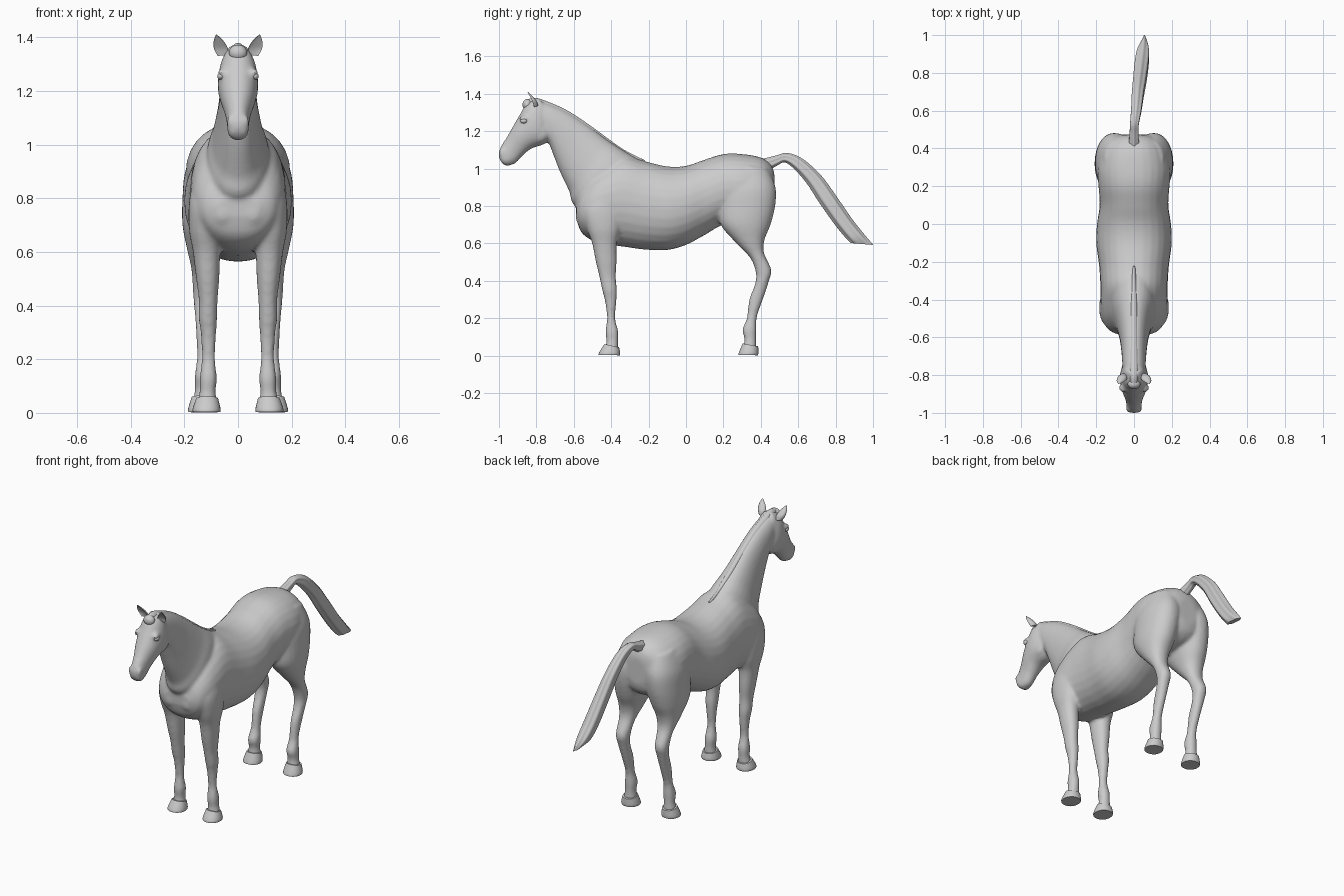
import bpy, bmesh, math
from mathutils import Vector, Matrix


def catmull(p, q, r, s, t):
    return [0.5 * (2*b + (c-a)*t + (2*a-5*b+4*c-d)*t*t + (3*b-a-3*c+d)*t**3)
            for a, b, c, d in zip(p, q, r, s)]


def loft(bm, rings, side=1, sub=5, n=28, power=2.15, scoop=False, ripple=0.0):
    """Each ring: (y, z) of one outline side, (y, z) of the other, x centre, half width."""
    dense = []
    for i in range(len(rings) - 1):
        p, q = rings[max(i-1, 0)], rings[i]
        r, s = rings[i+1], rings[min(i+2, len(rings)-1)]
        dense += [catmull(p, q, r, s, k / sub) for k in range(sub)]
    dense.append(rings[-1])
    loops = []
    for ya, za, yb, zb, x, w in dense:
        loop = []
        for k in range(n):
            a = 2 * math.pi * k / n
            c, s = math.cos(a), math.sin(a)
            c = math.copysign(abs(c) ** (2 / power), c)
            s = math.copysign(abs(s) ** (2 / power), s)
            if scoop and c > 0:
                c *= -0.3
            g = 1 + ripple * math.cos(6 * a)
            loop.append(bm.verts.new((side * (x + w * s * g),
                                      (ya+yb)/2 + (ya-yb)/2 * c * g,
                                      (za+zb)/2 + (za-zb)/2 * c * g)))
        loops.append(loop)
    faces = [bm.faces.new(loops[0]), bm.faces.new(loops[-1][::-1])]
    for u, v in zip(loops, loops[1:]):
        for k in range(n):
            j = (k + 1) % n
            faces.append(bm.faces.new((u[k], v[k], v[j], u[j])))
    bmesh.ops.recalc_face_normals(bm, faces=faces)


def ball(bm, loc, size):
    m = Matrix.Translation(loc) @ Matrix.Diagonal(Vector(size).to_4d())
    bmesh.ops.create_uvsphere(bm, u_segments=20, v_segments=12, radius=1, matrix=m)


def finish(bm, name, angle=None):
    me = bpy.data.meshes.new(name)
    bm.to_mesh(me)
    bm.free()
    ob = bpy.data.objects.new(name, me)
    bpy.context.collection.objects.link(ob)
    for p in me.polygons:
        p.use_smooth = True
    if angle:
        bpy.ops.object.select_all(action='DESELECT')
        ob.select_set(True)
        bpy.context.view_layer.objects.active = ob
        bpy.ops.object.shade_smooth_by_angle(angle=math.radians(angle))
    return ob


torso = [(-.588, .80, -.585, .73, 0, .08), (-.56, .89, -.56, .66, 0, .135),
         (-.50, .97, -.50, .615, 0, .168), (-.42, 1.03, -.42, .595, 0, .178),
         (-.33, 1.07, -.33, .582, 0, .178), (-.22, 1.04, -.22, .567, 0, .185),
         (-.10, 1.012, -.10, .565, 0, .2), (0, 1.015, 0, .592, 0, .196),
         (.10, 1.048, .10, .645, 0, .182), (.20, 1.078, .20, .70, 0, .188),
         (.30, 1.078, .30, .70, 0, .195), (.40, 1.06, .40, .72, 0, .17),
         (.455, 1.02, .455, .76, 0, .12), (.473, .97, .473, .81, 0, .06)]
neck = [(-.22, 1.03, -.36, .70, 0, .10), (-.33, 1.095, -.583, .79, 0, .118),
        (-.42, 1.155, -.625, .88, 0, .095), (-.53, 1.237, -.675, .985, 0, .076),
        (-.64, 1.308, -.71, 1.075, 0, .067), (-.73, 1.348, -.742, 1.15, 0, .062),
        (-.80, 1.37, -.80, 1.20, 0, .055)]
head = [(-.785, 1.378, -.735, 1.25, 0, .05), (-.85, 1.352, -.728, 1.18, 0, .07),
        (-.885, 1.295, -.755, 1.133, 0, .075), (-.92, 1.235, -.825, 1.108, 0, .065),
        (-.957, 1.17, -.875, 1.068, 0, .048), (-.985, 1.127, -.91, 1.03, 0, .041),
        (-1.0, 1.088, -.95, 1.016, 0, .039), (-.998, 1.05, -.975, 1.02, 0, .026)]
hind_leg = [(.22, 1.02, .44, 1.0, .085, .07), (.175, .90, .479, .90, .10, .097),
            (.17, .80, .477, .80, .108, .099), (.185, .70, .452, .70, .117, .09),
            (.27, .60, .42, .62, .125, .065), (.345, .52, .417, .55, .128, .046),
            (.374, .44, .456, .46, .13, .038), (.368, .38, .444, .40, .13, .033),
            (.338, .30, .415, .31, .128, .028), (.325, .20, .38, .21, .127, .026),
            (.302, .14, .377, .14, .128, .033), (.312, .09, .375, .085, .13, .031),
            (.306, .035, .378, .03, .132, .038)]
front_leg = [(-.50, .88, -.38, .88, .105, .06), (-.55, .78, -.34, .78, .115, .068),
             (-.53, .68, -.35, .68, .122, .06), (-.502, .60, -.37, .60, .117, .051),
             (-.482, .50, -.371, .50, .113, .043), (-.463, .42, -.375, .42, .111, .035),
             (-.448, .35, -.369, .35, .112, .034), (-.433, .29, -.372, .29, .11, .028),
             (-.422, .20, -.379, .20, .11, .025), (-.431, .13, -.362, .13, .111, .032),
             (-.426, .08, -.363, .08, .113, .03), (-.432, .035, -.362, .03, .115, .038)]

# Body skin: overlapping lofts fused into one smooth surface
bm = bmesh.new()
loft(bm, torso)
loft(bm, neck)
loft(bm, head)
for s in (1, -1):
    loft(bm, hind_leg, s)
    loft(bm, front_leg, s)
    ball(bm, (s * .055, -.545, .745), (.055, .045, .06))    # breast muscle
    ball(bm, (s * .045, -.785, 1.20), (.024, .055, .06))    # cheek
    ball(bm, (s * .058, -.868, 1.268), (.018, .025, .016))  # brow
    ball(bm, (s * .027, -.983, 1.085), (.015, .016, .024))  # nostril swell
body = finish(bm, "body")
mod = body.modifiers.new("fuse", 'REMESH')
mod.mode = 'VOXEL'
mod.voxel_size = .009
mod.use_smooth_shade = True
mod = body.modifiers.new("soften", 'SMOOTH')
mod.factor = .5
mod.iterations = 7

# Hooves
for name, rings in (
        ("front_hoof", [(-.436, .062, -.358, .045, .115, .041), (-.464, .018, -.352, .014, .117, .052),
                        (-.467, .004, -.354, .002, .117, .051)]),
        ("hind_hoof", [(.303, .065, .386, .05, .132, .041), (.283, .018, .387, .014, .134, .052),
                       (.28, .004, .384, .002, .134, .051)])):
    for s, label in ((1, "left"), (-1, "right")):
        bm = bmesh.new()
        loft(bm, rings, s, sub=3)
        finish(bm, name + "_" + label, 40)

# Ears and eyes
for s, label in ((1, "left"), (-1, "right")):
    bm = bmesh.new()
    loft(bm, [(-.835, 1.325, -.79, 1.335, .055, .02), (-.842, 1.352, -.798, 1.36, .063, .026),
              (-.848, 1.38, -.818, 1.385, .071, .02), (-.85, 1.407, -.843, 1.41, .08, .003)],
         s, n=20, scoop=True)
    finish(bm, "ear_" + label, 60)
    bm = bmesh.new()
    ball(bm, (s * .064, -.867, 1.255), (.013, .018, .013))
    finish(bm, "eye_" + label)

# Mane ridge and forelock
bm = bmesh.new()
loft(bm, [(-.22, 1.045, -.24, 1.0, 0, .008), (-.33, 1.10, -.36, 1.04, 0, .017),
          (-.42, 1.163, -.45, 1.10, 0, .021), (-.53, 1.243, -.56, 1.17, 0, .023),
          (-.64, 1.314, -.66, 1.24, 0, .024), (-.73, 1.354, -.74, 1.29, 0, .025),
          (-.80, 1.378, -.80, 1.31, 0, .025), (-.845, 1.372, -.83, 1.32, 0, .02)])
finish(bm, "mane", 60)
bm = bmesh.new()
ball(bm, (0, -.848, 1.342), (.034, .026, .03))
finish(bm, "forelock")

# Tail with lengthwise hair grooves
bm = bmesh.new()
loft(bm, [(.41, 1.05, .43, .985, 0, .028), (.48, 1.068, .487, 1.018, 0, .024),
          (.54, 1.082, .53, 1.035, .003, .024), (.62, 1.052, .585, .995, .012, .028),
          (.72, .962, .65, .92, .02, .032), (.80, .853, .715, .82, .03, .035),
          (.885, .73, .80, .70, .04, .037), (.95, .648, .86, .627, .048, .032),
          (.998, .592, .885, .602, .055, .014)], n=48, ripple=.07)
finish(bm, "tail", 60)
